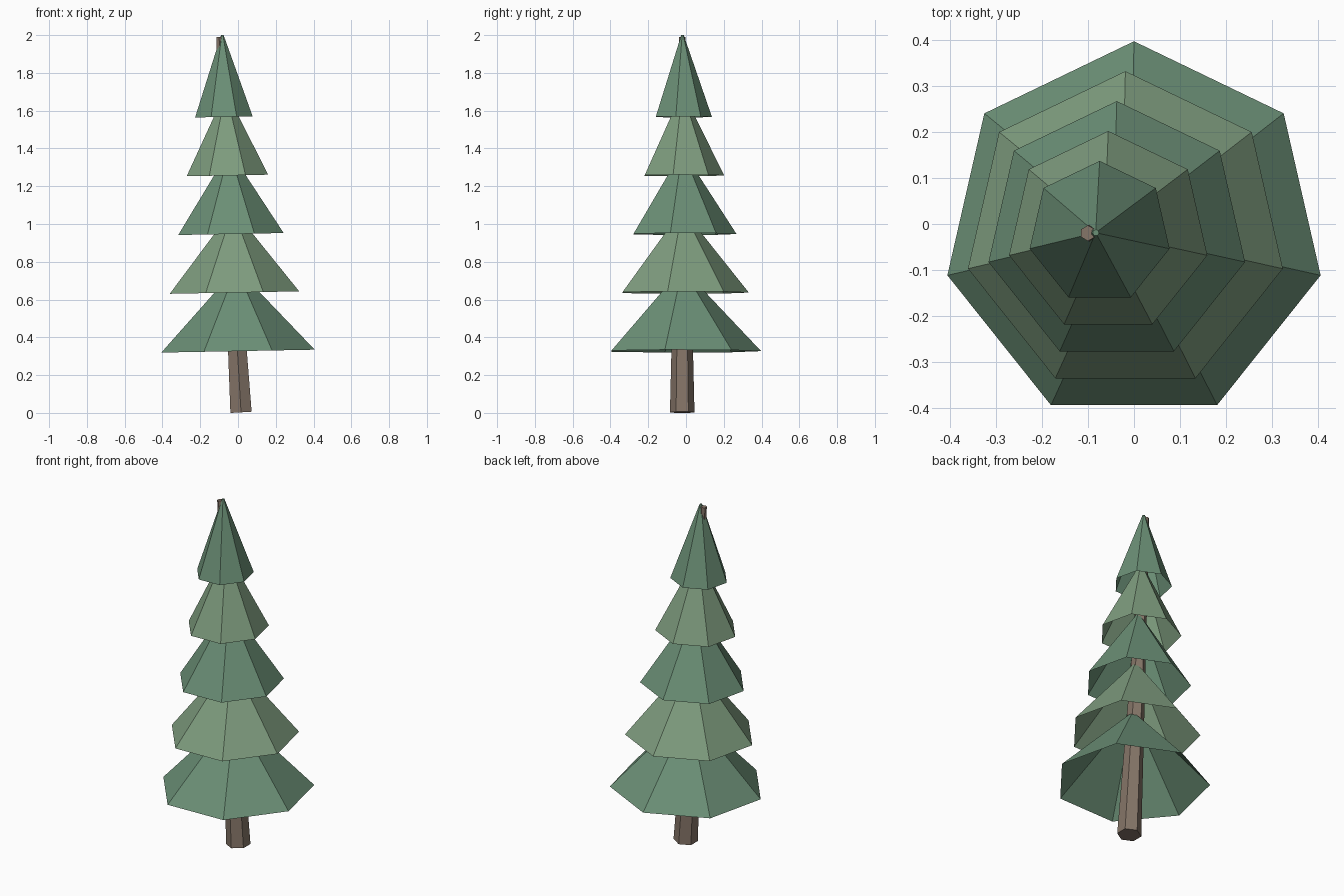
import bpy, bmesh
from mathutils import Matrix, Vector

if "Cube" in bpy.data.objects:
    bpy.data.objects.remove(bpy.data.objects["Cube"])


def material(name, rgb):
    m = bpy.data.materials.new(name)
    m.diffuse_color = (*rgb, 1)
    m.use_nodes = True
    m.node_tree.nodes["Principled BSDF"].inputs["Base Color"].default_value = m.diffuse_color
    return m


def tapered(name, sides, r_base, r_top, height, base, lean, mat, open_base):
    """Flat-faced tapered prism whose base centre sits at base, leaning along x."""
    bm = bmesh.new()
    bmesh.ops.create_cone(bm, cap_ends=True, segments=sides, radius1=r_base,
                          radius2=r_top, depth=height)
    bmesh.ops.translate(bm, verts=bm.verts, vec=(0, 0, height / 2))
    if open_base:
        caps = [f for f in bm.faces if f.calc_center_median().z < 1e-4]
        bmesh.ops.delete(bm, geom=caps, context='FACES')
    bm.transform(Matrix.Translation(Vector(base)) @ Matrix.Rotation(lean, 4, 'Y'))
    me = bpy.data.meshes.new(name)
    bm.to_mesh(me)
    bm.free()
    me.materials.append(mat)
    ob = bpy.data.objects.new(name, me)
    bpy.context.collection.objects.link(ob)
    return ob


bark = material("bark", (0.235, 0.178, 0.138))
greens = [material("dark_needles", (0.147, 0.275, 0.181)),
          material("light_needles", (0.209, 0.332, 0.209))]

# Leaning six-sided trunk, running up to the tip
tapered("trunk", 6, 0.065, 0.017, 1.99, (0.016, -0.02, 0.003), -0.0585, bark, False)

# Five open seven-sided foliage skirts, shrinking and drifting along the lean
for i in range(5):
    tapered(f"foliage_tier_{i + 1}", 7, 0.4166 - 0.0651 * i, 0.007, 0.433,
            (-0.0187 * i, -0.019, 0.327 + 0.31 * i), -0.019, greens[i % 2], True)
